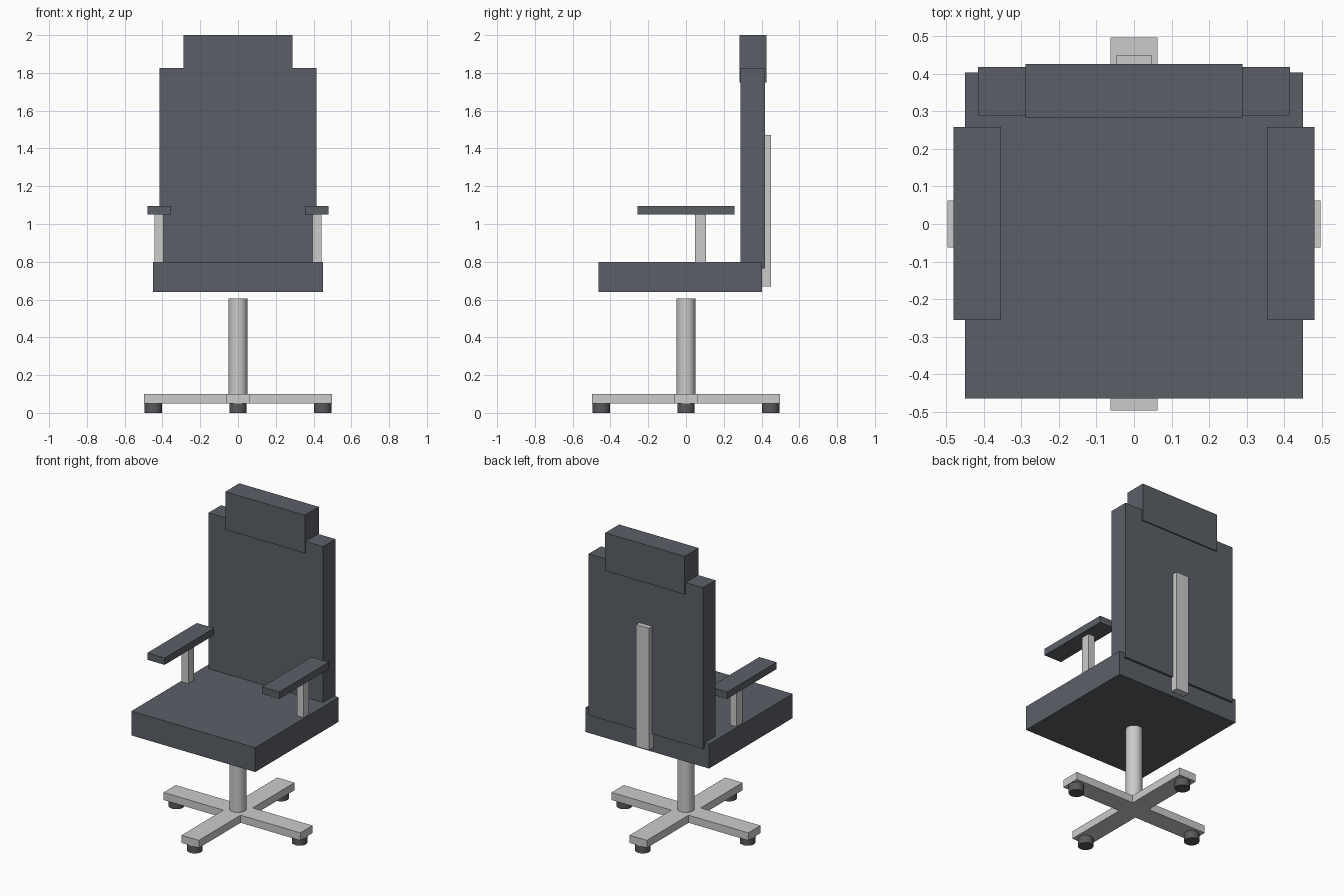
import bpy, bmesh, math

if "Cube" in bpy.data.objects:
    bpy.data.objects.remove(bpy.data.objects["Cube"])


def material(name, color):
    m = bpy.data.materials.new(name)
    m.diffuse_color = (*color, 1)
    m.use_nodes = True
    m.node_tree.nodes["Principled BSDF"].inputs["Base Color"].default_value = m.diffuse_color
    return m


DARK = material("dark_upholstery", (0.105, 0.115, 0.135))
METAL = material("light_metal", (0.68, 0.69, 0.70))
RUBBER = material("dark_rubber", (0.10, 0.10, 0.105))


def finish(name, bm, mat):
    bmesh.ops.recalc_face_normals(bm, faces=bm.faces)
    mesh = bpy.data.meshes.new(name)
    bm.to_mesh(mesh)
    bm.free()
    mesh.materials.append(mat)
    obj = bpy.data.objects.new(name, mesh)
    bpy.context.collection.objects.link(obj)
    return obj


def box(name, x, y, z, mat):
    """Box from (min, max) ranges."""
    bm = bmesh.new()
    bmesh.ops.create_cube(bm, size=1)
    for v in bm.verts:
        v.co = [r[0] if c < 0 else r[1] for c, r in zip(v.co, (x, y, z))]
    return finish(name, bm, mat)


def cylinder(name, x, y, z0, z1, r, mat):
    bpy.ops.mesh.primitive_cylinder_add(vertices=32, radius=r, depth=z1 - z0,
                                        location=(x, y, (z0 + z1) / 2))
    obj = bpy.context.object
    obj.name = name
    obj.data.materials.append(mat)
    bpy.ops.object.shade_smooth_by_angle(angle=math.radians(40))
    return obj


# Cross-shaped foot: plus profile extruded upwards
L, W = 0.497, 0.063
quarter = [(W, -L), (W, -W), (L, -W)]
profile = []
for k in range(4):
    c, s = round(math.cos(k * math.pi / 2)), round(math.sin(k * math.pi / 2))
    profile += [(c * x - s * y, s * x + c * y) for x, y in quarter]
bm = bmesh.new()
face = bm.faces.new([bm.verts.new((x, y, 0.05)) for x, y in profile])
top = bmesh.ops.extrude_face_region(bm, geom=[face], use_keep_orig=True)["geom"]
bmesh.ops.translate(bm, vec=(0, 0, 0.05),
                    verts=[v for v in top if isinstance(v, bmesh.types.BMVert)])
finish("base_cross", bm, METAL)

# Casters under the foot ends
for i, (x, y) in enumerate([(1, 0), (0, 1), (-1, 0), (0, -1)]):
    cylinder(f"caster_{i + 1}", x * 0.448, y * 0.448, 0, 0.05, 0.046, RUBBER)

# Column
cylinder("column", 0, 0, 0.09, 0.605, 0.05, METAL)

# Seat, backrest and headrest
box("seat", (-0.45, 0.45), (-0.464, 0.403), (0.64, 0.80), DARK)
box("backrest", (-0.416, 0.416), (0.289, 0.418), (0.765, 1.825), DARK)
box("headrest", (-0.289, 0.289), (0.282, 0.426), (1.75, 2.0), DARK)

# Metal spine behind the backrest
box("back_support", (-0.047, 0.047), (0.395, 0.45), (0.67, 1.472), METAL)

# Armrests on posts
for side, s in (("left", -1), ("right", 1)):
    box(f"armrest_{side}", sorted((s * 0.354, s * 0.48)), (-0.256, 0.258), (1.05, 1.095), DARK)
    box(f"armrest_post_{side}", sorted((s * 0.395, s * 0.443)), (0.048, 0.107), (0.65, 1.06), METAL)
